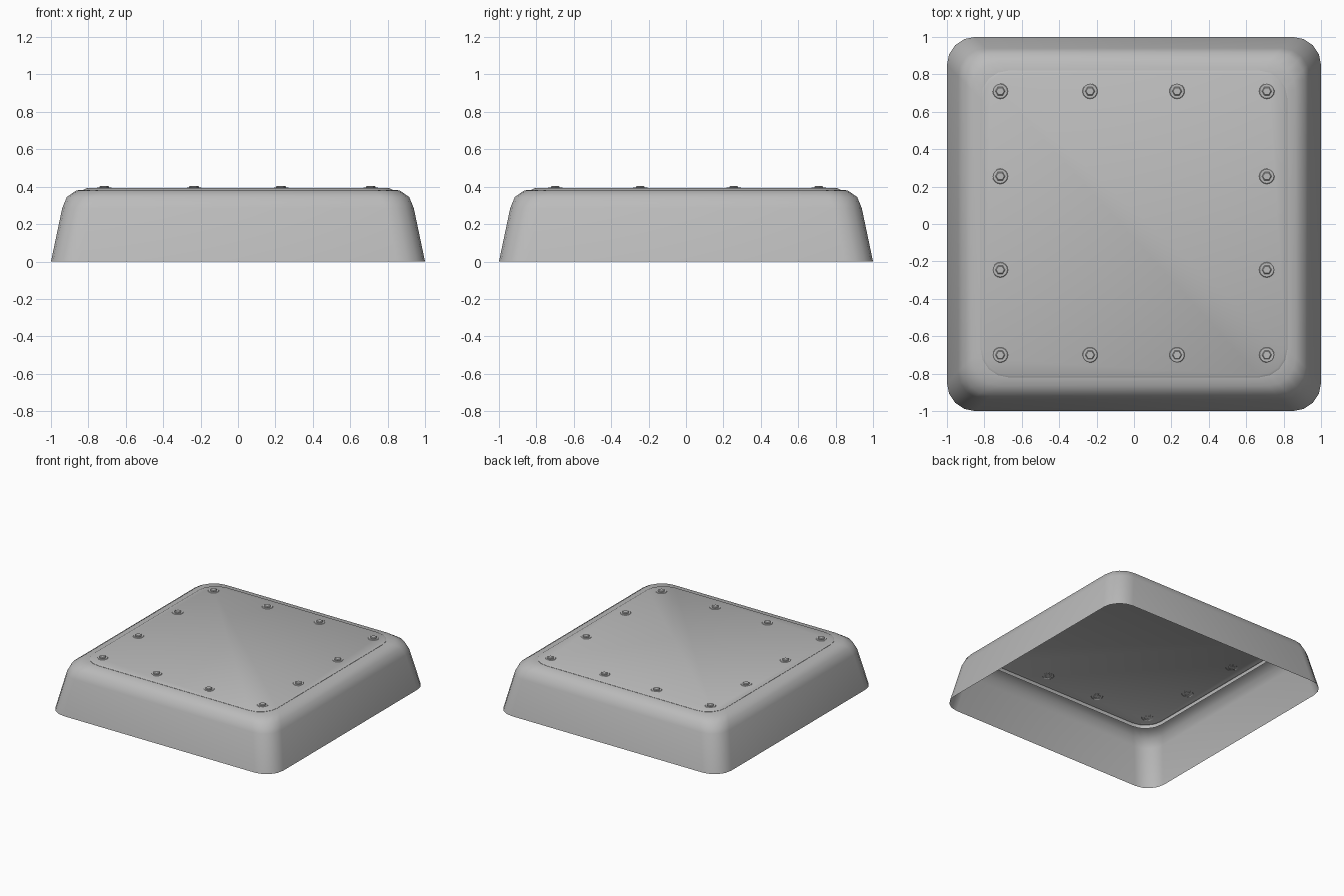
import bpy, bmesh, math

cube = bpy.data.objects.get("Cube")
if cube:
    bpy.data.objects.remove(cube, do_unlink=True)

grey = bpy.data.materials.new("plain_grey")
grey.use_nodes = True
grey.diffuse_color = (0.5, 0.5, 0.5, 1)
grey.node_tree.nodes["Principled BSDF"].inputs["Base Color"].default_value = (0.5, 0.5, 0.5, 1)


def rounded_square(half, radius, z, steps=4):
    """Corner points of a rounded square, counter-clockwise."""
    points = []
    for corner in range(4):
        middle = math.pi / 4 + corner * math.pi / 2
        cx = math.copysign(half - radius, math.cos(middle))
        cy = math.copysign(half - radius, math.sin(middle))
        for i in range(steps + 1):
            a = corner * math.pi / 2 + i / steps * math.pi / 2
            points.append((cx + radius * math.cos(a), cy + radius * math.sin(a), z))
    return points


def circle(x, y, radius, z, sides):
    return [(x + radius * math.cos(math.tau * i / sides),
             y + radius * math.sin(math.tau * i / sides), z) for i in range(sides)]


def loft(name, rings, cap=False, angle=35):
    """Skin a stack of rings from bottom to top, optionally closing the top."""
    bm = bmesh.new()
    loops = [[bm.verts.new(p) for p in ring] for ring in rings]
    for low, high in zip(loops, loops[1:]):
        for i in range(len(low)):
            j = (i + 1) % len(low)
            bm.faces.new((low[i], low[j], high[j], high[i]))
    if cap:
        bm.faces.new(loops[-1])
    mesh = bpy.data.meshes.new(name)
    bm.to_mesh(mesh)
    bm.free()
    mesh.materials.append(grey)
    obj = bpy.data.objects.new(name, mesh)
    bpy.context.collection.objects.link(obj)
    bpy.ops.object.select_all(action='DESELECT')
    obj.select_set(True)
    bpy.context.view_layer.objects.active = obj
    bpy.ops.object.shade_smooth_by_angle(angle=math.radians(angle))
    return obj


# Open-bottomed tapered shell with a rounded shoulder: half width, corner radius, height
shell_profile = [(1, 0.15, 0), (0.94, 0.15, 0.285), (0.915, 0.15, 0.345),
                 (0.865, 0.15, 0.38), (0.81, 0.15, 0.385)]
loft("shell", [rounded_square(*row) for row in shell_profile])

# Cover plate with a short skirt reaching below the shell opening
plate_profile = [(0.82, 0.15, 0.355), (0.82, 0.15, 0.386), (0.81, 0.145, 0.392)]
loft("cover_plate", [rounded_square(*row) for row in plate_profile], cap=True)

# Bolts with washers around the border of the plate
columns = (-0.715, -0.235, 0.23, 0.71)
rows = (-0.7, -0.245, 0.255, 0.71)
for i, x in enumerate(columns):
    for j, y in enumerate(rows):
        if i in (0, 3) or j in (0, 3):
            loft("washer", [circle(x, y, 0.043, 0.39, 16),
                            circle(x, y, 0.038, 0.395, 16)], cap=True, angle=30)
            loft("bolt_head", [circle(x, y, 0.026, 0.39, 6), circle(x, y, 0.026, 0.4, 6),
                               circle(x, y, 0.021, 0.404, 6)], cap=True, angle=20)
